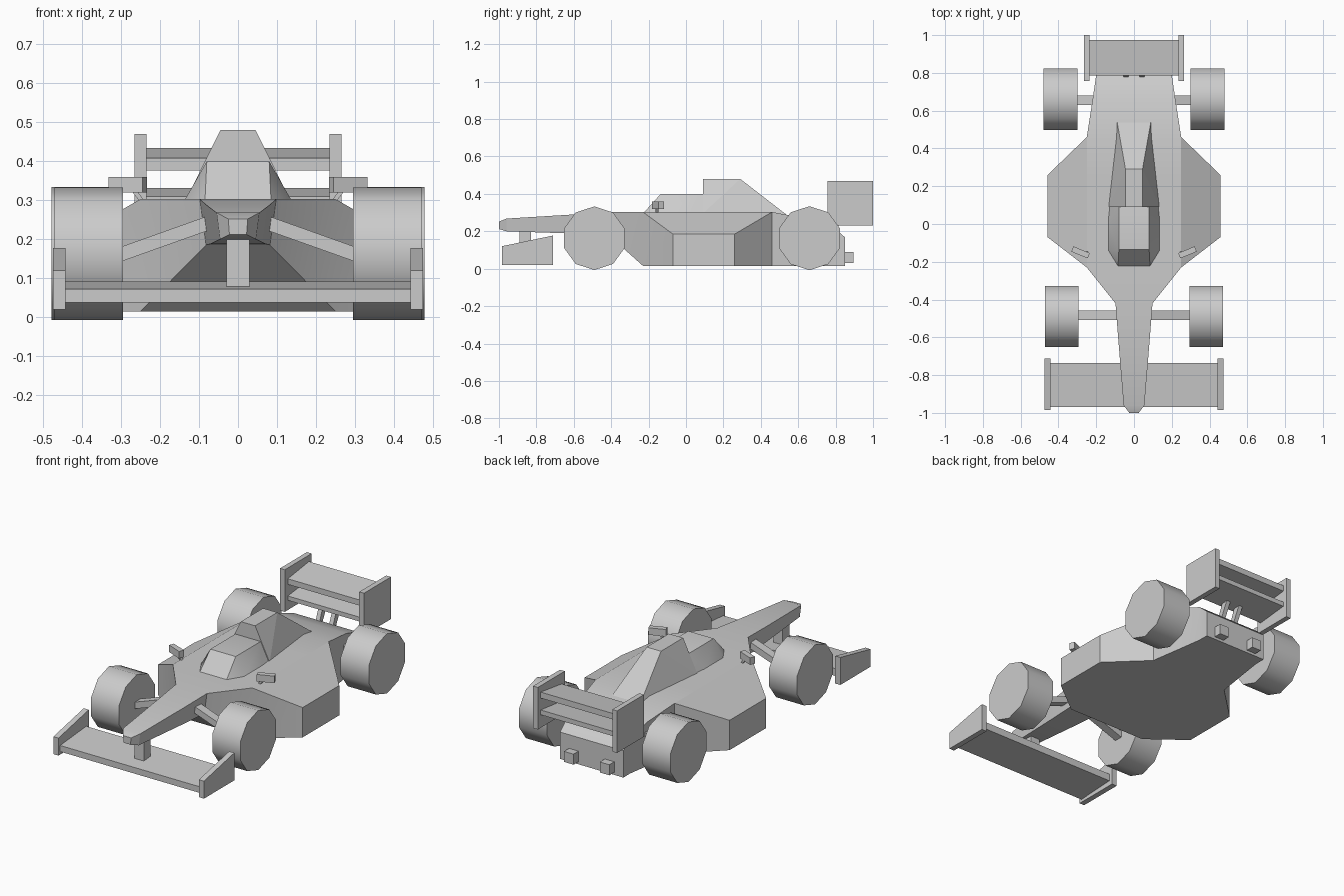
import bpy, bmesh
from math import radians, pi
from mathutils import Vector, Matrix

if "Cube" in bpy.data.objects:
    bpy.data.objects.remove(bpy.data.objects["Cube"])


def finish(name, bm, smooth=None):
    bmesh.ops.remove_doubles(bm, verts=bm.verts, dist=1e-4)
    bmesh.ops.recalc_face_normals(bm, faces=bm.faces)
    me = bpy.data.meshes.new(name)
    bm.to_mesh(me)
    bm.free()
    ob = bpy.data.objects.new(name, me)
    bpy.context.collection.objects.link(ob)
    if smooth:
        me.shade_smooth()
        me.set_sharp_from_angle(angle=radians(smooth))
    return ob


def box(name, lo, hi, rot_z=0):
    """Box between two corners, optionally turned about its own centre."""
    lo, hi = Vector(lo), Vector(hi)
    bm = bmesh.new()
    m = (Matrix.Translation((lo + hi) / 2) @ Matrix.Rotation(radians(rot_z), 4, 'Z')
         @ Matrix.Diagonal((*(hi - lo), 1)))
    bmesh.ops.create_cube(bm, size=1, matrix=m)
    return finish(name, bm)


def slab(name, x0, x1, profile):
    """Side profile in (y, z) extruded along x."""
    bm = bmesh.new()
    a = [bm.verts.new((x0, y, z)) for y, z in profile]
    b = [bm.verts.new((x1, y, z)) for y, z in profile]
    bm.faces.new(a)
    bm.faces.new(b)
    n = len(a)
    for i in range(n):
        bm.faces.new((a[i], a[(i + 1) % n], b[(i + 1) % n], b[i]))
    return finish(name, bm)


def hull(name, half, smooth=None):
    """Convex shell of points mirrored across x = 0."""
    bm = bmesh.new()
    for x, y, z in half:
        bm.verts.new((x, y, z))
        bm.verts.new((-x, y, z))
    bmesh.ops.convex_hull(bm, input=bm.verts)
    bmesh.ops.dissolve_limit(bm, angle_limit=radians(1), verts=bm.verts, edges=bm.edges)
    return finish(name, bm, smooth)


def beam(name, p, q, wy, wz):
    """Straight bar of rectangular section between two points."""
    bm = bmesh.new()
    rings = [[bm.verts.new((c[0], c[1] + sy * wy / 2, c[2] + sz * wz / 2))
              for sy, sz in ((-1, -1), (1, -1), (1, 1), (-1, 1))] for c in (p, q)]
    for r in rings:
        bm.faces.new(r)
    for i in range(4):
        j = (i + 1) % 4
        bm.faces.new((rings[0][i], rings[0][j], rings[1][j], rings[1][i]))
    return finish(name, bm)


def wheel(name, x, y, width, r):
    bm = bmesh.new()
    m = (Matrix.Translation((x, y, 0.163)) @ Matrix.Rotation(pi / 2, 4, 'Y'))
    # decagon with its flat on the ground
    bmesh.ops.create_cone(bm, cap_ends=True, segments=10, radius1=r, radius2=r,
                          depth=width, matrix=m @ Matrix.Rotation(pi / 10 + pi / 2 - pi / 10, 4, 'Z'))
    return finish(name, bm, 40)


# body: sections along y as (y, bottom x, bottom z, edge x, edge z, ridge x, ridge z)
sections = [
    (-1.00, .022, .212, .025, .252, .025, .252),
    (-0.96, .046, .200, .055, .268, .055, .268),
    (-0.60, .070, .188, .084, .290, .084, .290),
    (-0.42, .082, .185, .098, .303, .098, .303),
    (-0.23, .250, .015, .250, .303, .250, .303),
    (-0.07, .457, .015, .457, .185, .250, .303),
    (0.26, .457, .015, .457, .185, .250, .303),
    (0.46, .250, .015, .250, .303, .250, .303),
    (0.66, .219, .015, .219, .265, .219, .265),
    (0.79, .200, .015, .200, .220, .200, .220),
    (0.85, .200, .015, .200, .168, .200, .168),
]
bm = bmesh.new()
prev = None
for y, xb, zb, xe, ze, xr, zr in sections:
    pts = [(xb, zb), (xe, ze), (xr, zr), (-xr, zr), (-xe, ze), (-xb, zb)]
    ring = [bm.verts.new((x, y, z)) for x, z in pts]
    if prev:
        for i in range(6):
            j = (i + 1) % 6
            bm.faces.new((prev[i], prev[j], ring[j], ring[i]))
    else:
        bm.faces.new(ring)
    prev = ring
bm.faces.new(prev)
finish("body", bm, 25)

# cockpit canopy and airbox fairing
hull("cockpit_canopy", [(.085, -.23, .295), (.14, -.14, .295), (.14, .02, .295), (.092, .55, .275),
                        (.08, -.135, .40), (.08, .09, .40)], 30)
hull("airbox", [(.08, .09, .40), (.045, .09, .48), (.045, .29, .48),
                (.092, .555, .275), (.137, .09, .295)])

# front wing
slab("front_wing_plane", -.45, .45, [(-.97, .037), (-.97, .072), (-.735, .092), (-.735, .05)])
box("front_wing_strut", (-.029, -.89, .06), (.029, -.83, .205))

# rear wing planes
slab("rear_wing_upper_plane", -.24, .24, [(.785, .376), (.785, .408), (.975, .434), (.975, .40)])
slab("rear_wing_lower_plane", -.24, .24, [(.785, .285), (.785, .31), (.975, .332), (.975, .305)])

# paired parts
for s, side in ((1, "right"), (-1, "left")):
    wheel("front_wheel_" + side, s * .383, -.49, .176, .170)
    wheel("rear_wheel_" + side, s * .389, .66, .178, .171)
    beam("front_suspension_" + side, (s * .06, -.483, .247), (s * .31, -.483, .158), .05, .038)
    beam("rear_suspension_" + side, (s * .19, .655, .20), (s * .32, .655, .165), .05, .038)
    slab("front_endplate_" + side, s * .443, s * .475,
         [(-.985, .02), (-.985, .12), (-.712, .177), (-.712, .02)])
    box("rear_endplate_" + side, (s * .25 - .015, .757, .23), (s * .25 + .015, 1.0, .47))
    slab("rear_wing_strut_" + side, s * .03, s * .055,
         [(.77, .20), (.80, .20), (.85, .30), (.81, .30)])
    box("rear_light_" + side, (s * .113 - .03, .84, .03), (s * .113 + .03, .895, .09))
    # mirror on a short stalk
    box("mirror_" + side, (s * .283 - .047, -.165, .32), (s * .283 + .047, -.135, .36), s * 22)
    beam("mirror_stalk_" + side, (s * .24, -.155, .29), (s * .275, -.155, .335), .018, .018)
